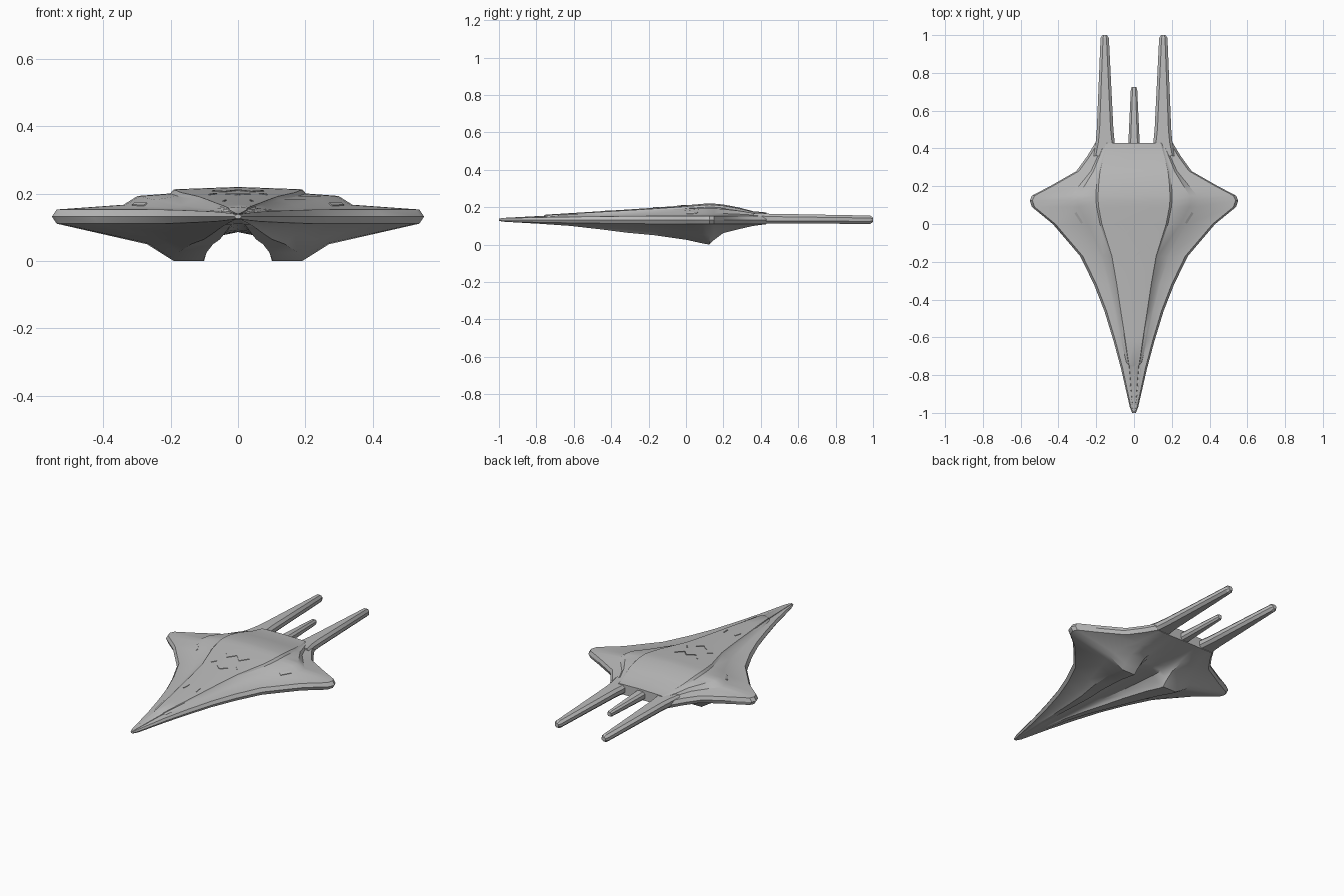
import bpy, bmesh, math
from mathutils import Vector
from mathutils.bvhtree import BVHTree

cube = bpy.data.objects.get("Cube")
if cube:
    bpy.data.objects.remove(cube, do_unlink=True)

grey = bpy.data.materials.new("hull_grey")
grey.use_nodes = True
grey.diffuse_color = (0.5, 0.5, 0.5, 1)
bsdf = grey.node_tree.nodes["Principled BSDF"]
bsdf.inputs["Base Color"].default_value = (0.5, 0.5, 0.5, 1)
bsdf.inputs["Roughness"].default_value = 0.6

RIM = 0.132


def finish(name, bm, angle=32):
    bmesh.ops.recalc_face_normals(bm, faces=bm.faces)
    mesh = bpy.data.meshes.new(name)
    bm.to_mesh(mesh)
    bm.free()
    obj = bpy.data.objects.new(name, mesh)
    bpy.context.collection.objects.link(obj)
    mesh.materials.append(grey)
    bpy.ops.object.select_all(action="DESELECT")
    obj.select_set(True)
    bpy.context.view_layer.objects.active = obj
    bpy.ops.object.shade_smooth_by_angle(angle=math.radians(angle))
    return obj


def loft(bm, rings):
    """Skin closed rings of equal length and cap both ends."""
    loops = [[bm.verts.new(p) for p in ring] for ring in rings]
    n = len(loops[0])
    for a, b in zip(loops, loops[1:]):
        for i in range(n):
            j = (i + 1) % n
            bm.faces.new((a[i], a[j], b[j], b[i]))
    bm.faces.new(loops[0])
    bm.faces.new(loops[-1])


# Hull stations: y, half width, crown z, ridge x, shoulder lift,
# keel z, keel outer x, belly centre z, rim half thickness
STATIONS = [
    (-1.00, 0.010, 0.139, 0.003, 0.3, 0.126, 0.004, 0.126, 0.005),
    (-0.97, 0.022, 0.143, 0.007, 0.3, 0.122, 0.010, 0.122, 0.009),
    (-0.76, 0.070, 0.154, 0.025, 0.4, 0.110, 0.035, 0.111, 0.014),
    (-0.75, 0.073, 0.160, 0.028, 0.6, 0.109, 0.036, 0.111, 0.014),
    (-0.62, 0.108, 0.168, 0.045, 0.4, 0.100, 0.050, 0.105, 0.016),
    (-0.46, 0.157, 0.178, 0.070, 0.2, 0.082, 0.075, 0.098, 0.018),
    (-0.32, 0.212, 0.187, 0.091, 0.2, 0.064, 0.102, 0.092, 0.020),
    (-0.17, 0.285, 0.197, 0.117, 0.3, 0.050, 0.140, 0.088, 0.021),
    (0.00, 0.430, 0.210, 0.170, 0.5, 0.026, 0.175, 0.086, 0.021),
    (0.09, 0.540, 0.218, 0.187, 0.6, 0.006, 0.190, 0.086, 0.021),
    (0.125, 0.552, 0.220, 0.190, 0.6, 0.000, 0.190, 0.086, 0.021),
    (0.15, 0.540, 0.219, 0.190, 0.6, 0.025, 0.190, 0.087, 0.021),
    (0.20, 0.445, 0.214, 0.188, 0.6, 0.062, 0.190, 0.090, 0.021),
    (0.28, 0.305, 0.199, 0.180, 0.6, 0.082, 0.185, 0.096, 0.021),
    (0.36, 0.247, 0.178, 0.160, 0.6, 0.100, 0.178, 0.104, 0.021),
    (0.43, 0.205, 0.172, 0.140, 0.6, 0.109, 0.165, 0.110, 0.021),
]


def hull_ring(y, w, top, r, lift, keel, po, belly, h):
    crown = top - RIM
    rim_top, rim_low = RIM + h, RIM - h
    edge = w - 0.65 * h
    shoulder = rim_top + lift * max(top - rim_top, 0)
    foot = rim_top + 0.35 * (shoulder - rim_top)
    half = [
        (0, top),                                   # crown
        (r, top - 0.08 * crown),                    # spine ridge
        (r + 0.06 * r, top - 0.22 * crown),         # ridge foot
        (r + 0.31 * (edge - r), shoulder),          # shoulder
        (r + 0.43 * (edge - r), foot),
        (edge, rim_top), (w, RIM), (edge, rim_low),  # rim
        (po + 0.23 * (edge - po), keel + 0.45 * (rim_low - keel)),
        (po, keel), (0.53 * po, keel),              # keel pod
        (0.48 * po, keel + 0.4 * (belly - keel)),   # belly arch
        (0.33 * po, keel + 0.85 * (belly - keel)),
        (0, belly),
    ]
    # Bow the front edge of the upper plating into a U
    skew = 0.08 if -0.8 < y < -0.7 else 0
    pts = [Vector((x, y + (skew * (x / w) ** 2 if i < 5 else 0), z))
           for i, (x, z) in enumerate(half)]
    return pts + [Vector((-p.x, p.y, p.z)) for p in pts[-2:0:-1]]


bm = bmesh.new()
loft(bm, [hull_ring(*s) for s in STATIONS])
bmesh.ops.recalc_face_normals(bm, faces=bm.faces)
tree = BVHTree.FromBMesh(bm)
finish("hull", bm)


# Tail booms: tapered beams with chamfered edges
def beam_ring(y, x0, x1, z0, z1, c):
    return [(x0 + c, y, z0), (x1 - c, y, z0), (x1, y, z0 + c), (x1, y, z1 - c),
            (x1 - c, y, z1), (x0 + c, y, z1), (x0, y, z1 - c), (x0, y, z0 + c)]


def beam(name, sections, side=1):
    bm = bmesh.new()
    loft(bm, [[(side * x, y, z) for x, y, z in beam_ring(*s)] for s in sections])
    finish(name, bm)


for side, label in ((1, "left"), (-1, "right")):
    beam(label + "_tail_boom", [
        (0.36, 0.095, 0.215, 0.112, 0.166, 0.012),
        (0.43, 0.102, 0.203, 0.112, 0.165, 0.014),
        (0.50, 0.109, 0.197, 0.112, 0.164, 0.015),
        (0.985, 0.133, 0.177, 0.111, 0.155, 0.013),
        (1.00, 0.143, 0.167, 0.121, 0.145, 0.007)], side)
beam("centre_tail_boom", [
    (0.36, -0.032, 0.032, 0.113, 0.163, 0.012),
    (0.43, -0.030, 0.030, 0.113, 0.161, 0.012),
    (0.71, -0.017, 0.017, 0.118, 0.152, 0.009),
    (0.725, -0.012, 0.012, 0.123, 0.147, 0.006)])


# Raised panel seams that follow the upper surface
def seam(name, path, width=0.006, rise=0.003):
    bm = bmesh.new()
    for side in (1, -1):
        for a, b in zip(path, path[1:]):
            a, b = Vector((side * a[0], a[1], 0)), Vector((side * b[0], b[1], 0))
            d = (b - a).normalized()
            off = Vector((-d.y, d.x, 0)) * width / 2
            rings = []
            for k in range(5):
                p = a.lerp(b, k / 4)
                ring = []
                for q, up in ((p - off, -rise), (p + off, -rise), (p + off, rise), (p - off, rise)):
                    hit = tree.ray_cast(Vector((q.x, q.y, 1)), Vector((0, 0, -1)))[0]
                    ring.append((q.x, q.y, hit.z + up))
                rings.append(ring)
            loft(bm, rings)
    finish(name, bm)


seam("cockpit_chevron", [(0, -0.175), (0.035, -0.145)])
seam("cockpit_frame", [(0.085, -0.13), (0.065, -0.105), (0.09, -0.13)][:2])
seam("spine_chevron", [(0, -0.005), (0.04, -0.045), (0.075, 0.0)])
seam("nose_vents", [(0.037, -0.41), (0.043, -0.455)])
seam("wing_vents", [(0.31, 0.06), (0.275, 0.005)], 0.012)
